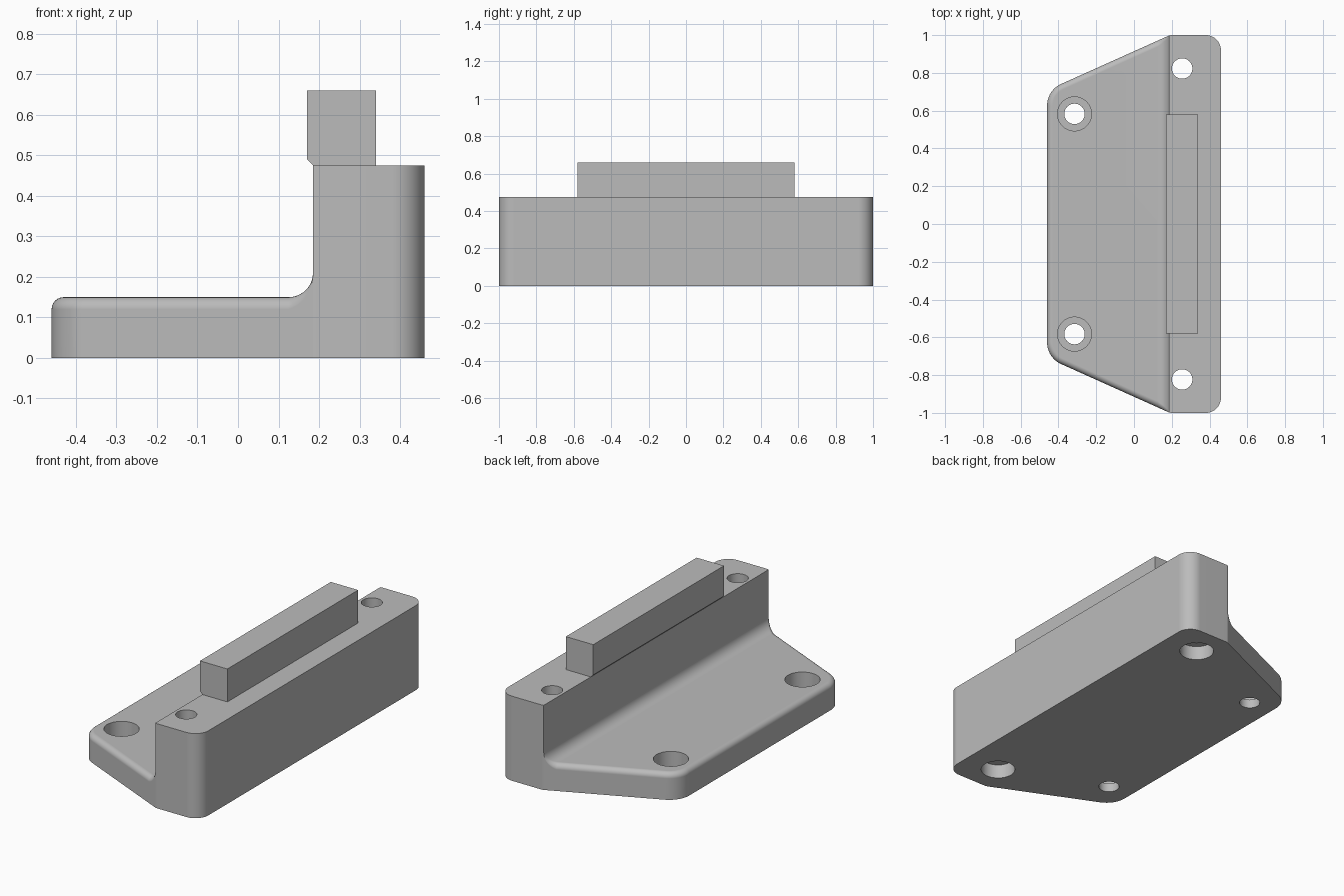
import bpy
import bmesh
import math

cube = bpy.data.objects.get("Cube")
if cube:
    bpy.data.objects.remove(cube, do_unlink=True)

GREY = (0.5, 0.5, 0.5, 1.0)
mat = bpy.data.materials.new("plain grey")
mat.use_nodes = True
mat.diffuse_color = GREY
mat.node_tree.nodes["Principled BSDF"].inputs["Base Color"].default_value = GREY

PLATE_H, WALL_H = 0.15, 0.475
LEFT, RIGHT, WALL_X = -0.46, 0.46, 0.185
FILLET, ROUND = 0.06, 0.03
FILLET_X = WALL_X - FILLET
SLOPE = 0.449


def half_width(x):
    """Half depth of the tapered plate at x."""
    return 0.708 + SLOPE * (x - LEFT)


def arc(cx, cy, r, a0, a1, n=12):
    return [(cx + r * math.cos(math.radians(a0 + (a1 - a0) * i / n)),
             cy + r * math.sin(math.radians(a0 + (a1 - a0) * i / n))) for i in range(n + 1)]


def mirrored(half):
    """Close a half outline (y > 0) with its mirror image."""
    return half + [(x, -y) for x, y in reversed(half)]


def prism(bm, outline, height):
    face = bm.faces.new([bm.verts.new((x, y, 0)) for x, y in outline])
    out = bmesh.ops.extrude_face_region(bm, geom=[face])
    bmesh.ops.translate(bm, vec=(0, 0, height),
                        verts=[v for v in out["geom"] if isinstance(v, bmesh.types.BMVert)])
    bmesh.ops.recalc_face_normals(bm, faces=bm.faces)


def make_object(name, bm):
    bmesh.ops.recalc_face_normals(bm, faces=bm.faces)
    mesh = bpy.data.meshes.new(name)
    bm.to_mesh(mesh)
    bm.free()
    mesh.materials.append(mat)
    obj = bpy.data.objects.new(name, mesh)
    bpy.context.collection.objects.link(obj)
    return obj


def activate(obj):
    bpy.ops.object.select_all(action="DESELECT")
    obj.select_set(True)
    bpy.context.view_layer.objects.active = obj


def combine(obj, other, operation):
    mod = obj.modifiers.new("combine", "BOOLEAN")
    mod.operation, mod.solver, mod.object = operation, "EXACT", other
    activate(obj)
    bpy.ops.object.modifier_apply(modifier=mod.name)
    bpy.data.objects.remove(other, do_unlink=True)


def drill(obj, x, y, radius, z0, z1):
    bm = bmesh.new()
    bmesh.ops.create_cone(bm, cap_ends=True, segments=48, radius1=radius, radius2=radius, depth=z1 - z0)
    bmesh.ops.translate(bm, vec=(x, y, (z0 + z1) / 2), verts=bm.verts)
    cutter = make_object("hole_cutter", bm)
    cutter.hide_render = True
    combine(obj, cutter, "DIFFERENCE")


# Tapered plate with rounded corners
bm = bmesh.new()
taper = math.degrees(math.atan(SLOPE))
R = 0.125
corner_y = half_width(LEFT) - R * math.tan(math.radians((90 - taper) / 2))
half = arc(LEFT + R, corner_y, R, 180, 90 + taper) + [(FILLET_X, half_width(FILLET_X))]
prism(bm, mirrored(half), PLATE_H)

# Soft top edge, except where the plate meets the wall
top_edges = [e for e in bm.edges
             if all(v.co.z > PLATE_H - 1e-4 for v in e.verts)
             and not all(v.co.x > FILLET_X - 1e-4 for v in e.verts)]
bmesh.ops.bevel(bm, geom=top_edges, offset=ROUND, segments=6, profile=0.5, affect="EDGES")

# Sweep the plate's end face up the fillet and into the wall
end = max(bm.faces, key=lambda f: f.calc_center_median().x)
shape = []
for v in end.verts:
    v.co.x = FILLET_X
    shape.append((v, math.copysign(1, v.co.y), half_width(FILLET_X) - abs(v.co.y), v.co.z))
steps = 10
sections = []
for i in range(1, steps + 1):
    a = math.pi / 2 * i / steps
    x = FILLET_X + FILLET * math.sin(a)
    sections.append((x, half_width(x), PLATE_H + FILLET * (1 - math.cos(a)), 1 - 0.9 * i / steps))
sections.append((0.20, 0.985, 0.21, 0.1))
ring = [s[0] for s in shape]
bm.faces.remove(end)
for x, w, h, k in sections:
    new = [bm.verts.new((x, side * (w - inset * k), h - (PLATE_H - z) * k if z > 1e-4 else 0))
           for _, side, inset, z in shape]
    for j in range(len(ring)):
        n = (j + 1) % len(ring)
        bm.faces.new((ring[j], ring[n], new[n], new[j]))
    ring = new
bm.faces.new(ring)
body = make_object("bracket_body", bm)

# Upright wall with rounded outer corners
bm = bmesh.new()
prism(bm, mirrored([(WALL_X, half_width(WALL_X)), (0.195, 1.0)] + arc(RIGHT - 0.08, 0.92, 0.08, 90, 0)), WALL_H)
combine(body, make_object("wall", bm), "UNION")

# Screw holes: recessed from above in the plate, from below in the wall
for side in (-1, 1):
    drill(body, -0.315, side * 0.583, 0.054, -0.1, 0.3)
    drill(body, -0.315, side * 0.583, 0.09, 0.05, 0.3)
    drill(body, 0.255, side * 0.823, 0.054, -0.1, 0.6)
    drill(body, 0.255, side * 0.823, 0.09, -0.1, 0.08)

activate(body)
bpy.ops.object.shade_smooth_by_angle(angle=math.radians(30))
normals = body.modifiers.new("even_normals", "WEIGHTED_NORMAL")
normals.keep_sharp = True

# Bar on top, chamfered along its overhanging lower edge
bm = bmesh.new()
profile = [(0.17, 0.49), (0.185, WALL_H), (0.34, WALL_H), (0.34, 0.66), (0.17, 0.66)]
face = bm.faces.new([bm.verts.new((x, -0.58, z)) for x, z in profile])
out = bmesh.ops.extrude_face_region(bm, geom=[face])
bmesh.ops.translate(bm, vec=(0, 1.16, 0),
                    verts=[v for v in out["geom"] if isinstance(v, bmesh.types.BMVert)])
make_object("top_bar", bm)
